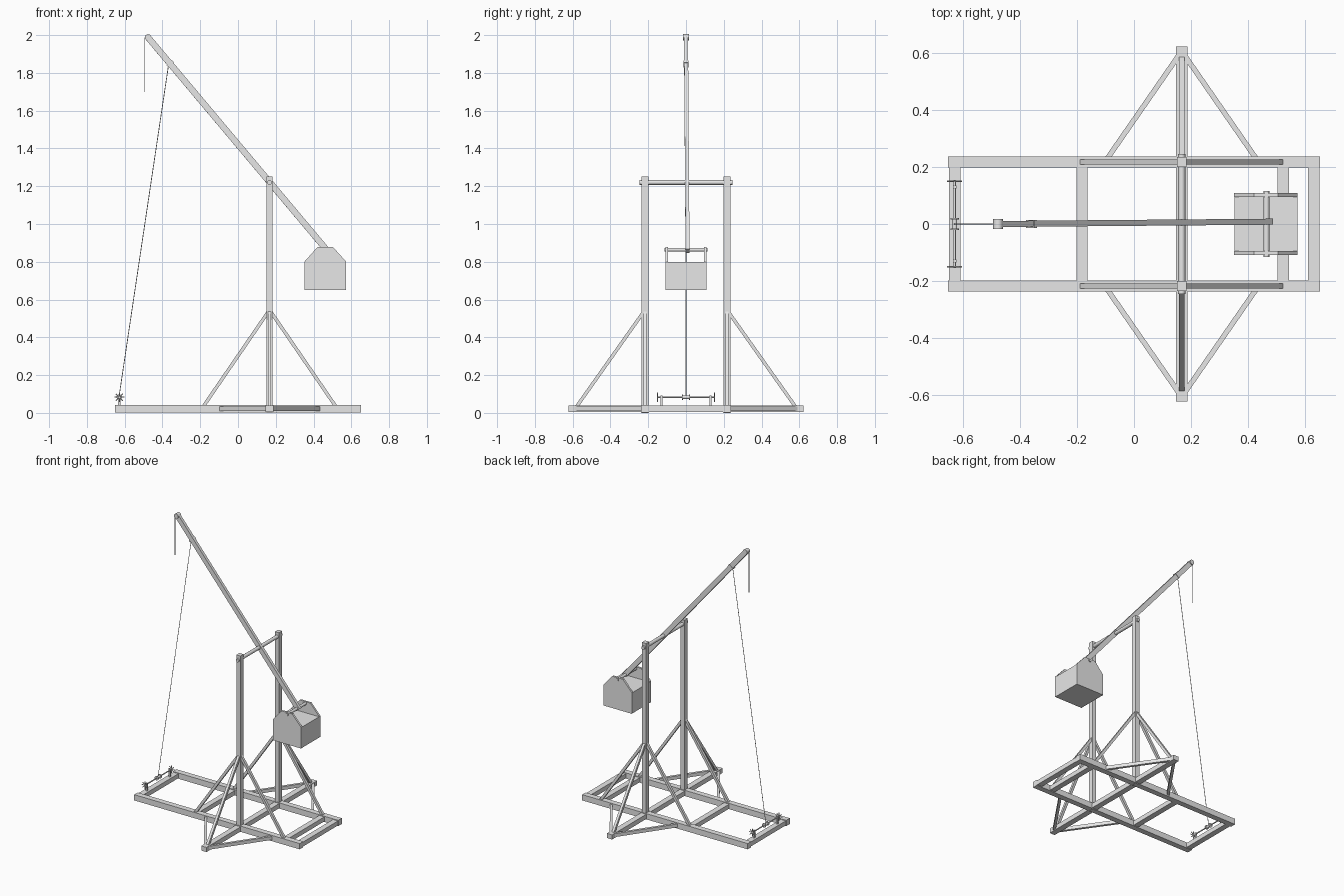
import bpy
import bmesh
from math import pi, cos, sin
from mathutils import Vector, Matrix

if "Cube" in bpy.data.objects:
    bpy.data.objects.remove(bpy.data.objects["Cube"], do_unlink=True)

GREY = bpy.data.materials.new("plain grey")
GREY.use_nodes = True
GREY.diffuse_color = (0.8, 0.8, 0.8, 1)
GREY.node_tree.nodes["Principled BSDF"].inputs["Base Color"].default_value = (0.8, 0.8, 0.8, 1)


def finish(bm, name, smooth=False):
    bmesh.ops.recalc_face_normals(bm, faces=bm.faces)
    mesh = bpy.data.meshes.new(name)
    bm.to_mesh(mesh)
    bm.free()
    mesh.materials.append(GREY)
    obj = bpy.data.objects.new(name, mesh)
    bpy.context.collection.objects.link(obj)
    if smooth:
        bpy.ops.object.select_all(action='DESELECT')
        obj.select_set(True)
        bpy.context.view_layer.objects.active = obj
        bpy.ops.object.shade_smooth_by_angle()
    return obj


def frame(p, q):
    """Matrix whose z axis runs from p to q and whose x axis stays level."""
    d = (q - p).normalized()
    side = d.cross(Vector((0, 0, 1)))
    side = side.normalized() if side.length > 0.001 else Vector((1, 0, 0))
    rot = Matrix((side, d.cross(side), d)).transposed().to_4x4()
    return Matrix.Translation((p + q) / 2) @ rot


def beam(name, p, q, width, height):
    p, q = Vector(p), Vector(q)
    bm = bmesh.new()
    size = Matrix.Diagonal((width, height, (q - p).length, 1))
    bmesh.ops.create_cube(bm, size=1, matrix=frame(p, q) @ size)
    return finish(bm, name)


def rod(name, p, q, radius, sides=16):
    p, q = Vector(p), Vector(q)
    bm = bmesh.new()
    bmesh.ops.create_cone(bm, cap_ends=True, segments=sides, radius1=radius, radius2=radius,
                          depth=(q - p).length, matrix=frame(p, q))
    return finish(bm, name, smooth=True)


def cross_rod(name, x, z, half, radius):
    return rod(name, (x, -half, z), (x, half, z), radius)


POST_X, POST_Y = 0.167, 0.217

# Base frame cross members
for label, x in (("front", -0.628), ("middle", -0.182), ("rear", 0.522), ("end", 0.63)):
    beam(label + "_cross_beam", (x, -0.21, 0.022), (x, 0.21, 0.022), 0.04, 0.032)
beam("outrigger_beam", (POST_X, -0.622, 0.022), (POST_X, 0.622, 0.022), 0.041, 0.033)

for tag, s in (("left", 1), ("right", -1)):
    y = s * POST_Y
    # Long base beam and upright post
    beam(tag + "_base_beam", (-0.652, y, 0.0225), (0.652, y, 0.0225), 0.04, 0.041)
    beam(tag + "_post", (POST_X, y, 0), (POST_X, y, 1.252), 0.032, 0.035)
    # Braces that prop up the post
    beam(tag + "_side_brace", (POST_X, s * 0.578, 0.035), (POST_X, y, 0.545), 0.018, 0.018)
    for end, d in (("fore", -1), ("aft", 1)):
        beam(f"{tag}_{end}_brace", (POST_X + d * 0.35, y, 0.035), (POST_X, y, 0.545), 0.018, 0.018)
        beam(f"{tag}_{end}_floor_brace", (POST_X + d * 0.267, s * 0.22, 0.023),
             (POST_X + d * 0.012, s * 0.588, 0.023), 0.018, 0.024)
    # Winch support and spoked hand wheel
    beam(tag + "_winch_support", (-0.628, s * 0.13, 0.03), (-0.628, s * 0.13, 0.092), 0.013, 0.011)
    for i in range(4):
        a = i * pi / 4
        dx, dz = 0.026 * cos(a), 0.026 * sin(a)
        rod(f"{tag}_wheel_spoke", (-0.628 - dx, s * 0.15, 0.083 - dz),
            (-0.628 + dx, s * 0.15, 0.083 + dz), 0.0025, 6)

# Main axle and throwing arm
cross_rod("main_axle", POST_X, 1.22, 0.246, 0.0125)
beam("throwing_arm", (-0.474, 0, 1.985), (0.474, 0.008, 0.857), 0.021, 0.033)
cross_rod("arm_tip", -0.476, 1.988, 0.017, 0.017)
beam("rope_band", (-0.364, 0, 1.854), (-0.354, 0, 1.842), 0.028, 0.039)

# Winch drum, shaft and ropes
cross_rod("winch_shaft", -0.628, 0.083, 0.154, 0.004)
cross_rod("winch_drum", -0.628, 0.083, 0.021, 0.009)
for s in (-1, 1):
    rod("drum_flange", (-0.628, s * 0.015, 0.083), (-0.628, s * 0.021, 0.083), 0.015)
rod("winch_rope", (-0.368, 0, 1.84), (-0.63, 0, 0.085), 0.002, 6)
rod("sling_rope", (-0.496, 0, 1.988), (-0.496, 0, 1.70), 0.002, 6)

# Counterweight box with its gabled hanger plates
BOX_X = 0.462
beam("weight_box", (BOX_X, 0, 0.65), (BOX_X, 0, 0.798), 0.221, 0.217)
HALF = [(0.111, 0.65), (0.111, 0.80), (0.042, 0.877)]
OUTLINE = [(x, z) for x, z in HALF] + [(-x, z) for x, z in reversed(HALF)]
for tag, s in (("left", 1), ("right", -1)):
    bm = bmesh.new()
    face = bm.faces.new([bm.verts.new((BOX_X + x, s * 0.109, z)) for x, z in OUTLINE])
    ext = bmesh.ops.extrude_face_region(bm, geom=[face])
    verts = [v for v in ext["geom"] if isinstance(v, bmesh.types.BMVert)]
    bmesh.ops.translate(bm, verts=verts, vec=(0, -s * 0.014, 0))
    finish(bm, tag + "_hanger_plate")
cross_rod("hanger_rod", BOX_X + 0.002, 0.864, 0.115, 0.01)
